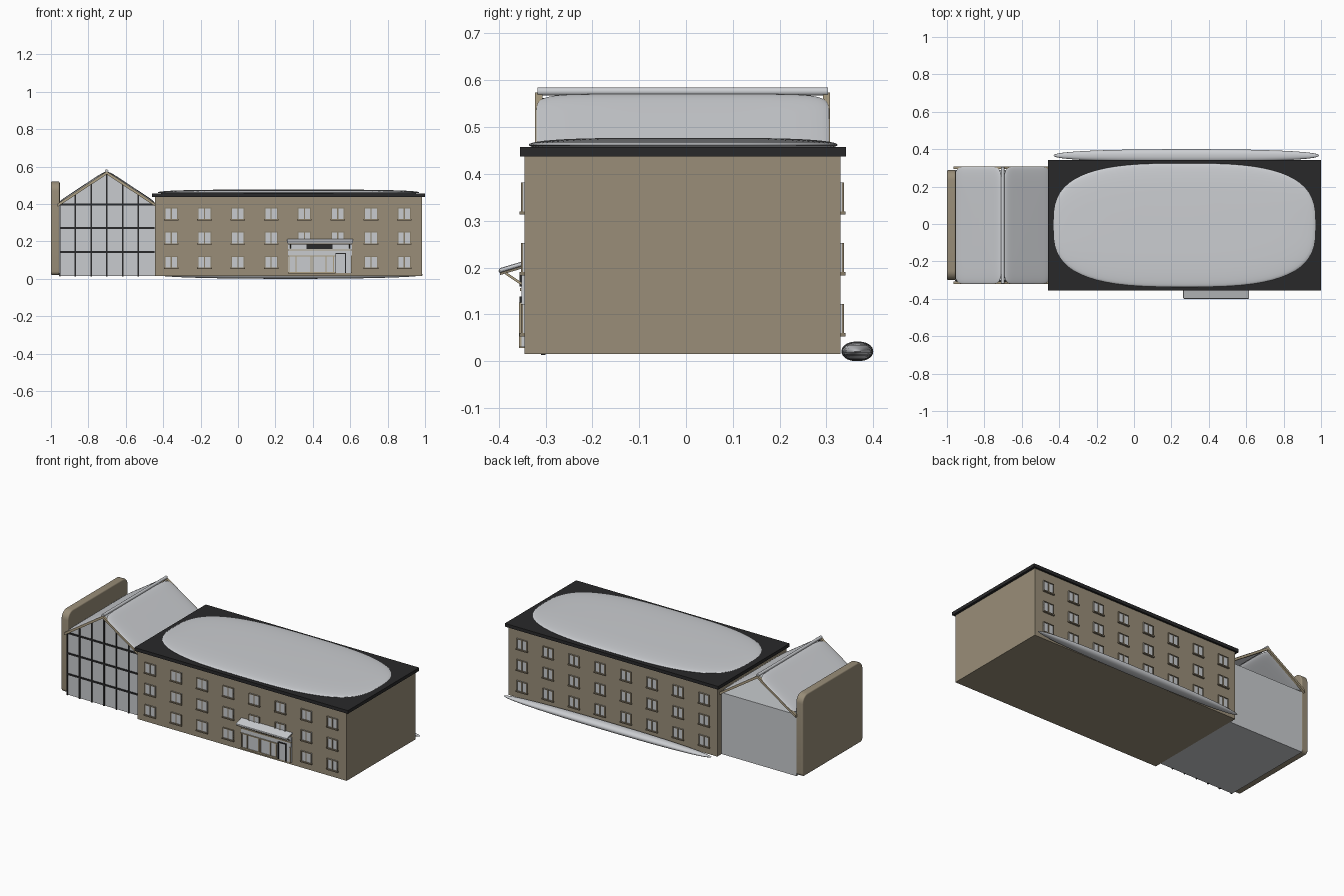
import bpy, bmesh, math
from mathutils import Matrix, Vector

if "Cube" in bpy.data.objects:
    bpy.data.objects.remove(bpy.data.objects["Cube"])


def material(name, rgb):
    m = bpy.data.materials.new(name)
    m.diffuse_color = (*rgb, 1)
    m.use_nodes = True
    m.node_tree.nodes["Principled BSDF"].inputs["Base Color"].default_value = m.diffuse_color
    return m


WALL = material("tan wall", (0.32, 0.27, 0.19))
FRAME = material("brown frame", (0.25, 0.205, 0.14))
TRIM = material("light timber", (0.42, 0.35, 0.23))
SNOW = material("snow", (0.60, 0.615, 0.64))
GLASS = material("pale glass", (0.58, 0.60, 0.62))
DARK = material("charcoal", (0.022, 0.022, 0.023))


def finish(name, bm, mat):
    bmesh.ops.recalc_face_normals(bm, faces=bm.faces)
    me = bpy.data.meshes.new(name)
    bm.to_mesh(me)
    bm.free()
    me.materials.append(mat)
    ob = bpy.data.objects.new(name, me)
    bpy.context.collection.objects.link(ob)
    return ob


def boxes(name, spans, mat):
    """One object made of boxes given as (x0, x1, y0, y1, z0, z1)."""
    bm = bmesh.new()
    for x0, x1, y0, y1, z0, z1 in spans:
        m = Matrix.Translation(((x0 + x1) / 2, (y0 + y1) / 2, (z0 + z1) / 2))
        m = m @ Matrix.Diagonal((abs(x1 - x0), abs(y1 - y0), abs(z1 - z0), 1))
        bmesh.ops.create_cube(bm, size=1, matrix=m)
    return finish(name, bm, mat)


def prism(name, pts, axis, a0, a1, mat):
    """Extrude a profile: axis 'y' uses (x, z) points, axis 'x' uses (y, z)."""
    def place(p, a):
        return (p[0], a, p[1]) if axis == "y" else (a, p[0], p[1])
    bm = bmesh.new()
    face = bm.faces.new([bm.verts.new(place(p, a0)) for p in pts])
    ext = bmesh.ops.extrude_face_region(bm, geom=[face])
    move = Vector(place((0, 0), a1 - a0))
    bmesh.ops.translate(bm, vec=move,
                        verts=[v for v in ext["geom"] if isinstance(v, bmesh.types.BMVert)])
    return finish(name, bm, mat)


def smooth(ob, angle=40):
    bpy.ops.object.select_all(action="DESELECT")
    ob.select_set(True)
    bpy.context.view_layer.objects.active = ob
    bpy.ops.object.shade_smooth_by_angle(angle=math.radians(angle))


def bevel(ob, width, segments=3):
    b = ob.modifiers.new("bevel", "BEVEL")
    b.width, b.segments = width, segments


def snow_pad(name, centre, half, n, p, tilt=0):
    """Flattened superellipse cushion: n squares the outline, p flattens the top."""
    bm = bmesh.new()
    bmesh.ops.create_uvsphere(bm, u_segments=64, v_segments=20, radius=1)
    for v in bm.verts:
        ang = math.atan2(v.co.y, v.co.x)
        lat = math.asin(max(-1, min(1, v.co.z)))
        r = max(0.0, math.cos(lat)) ** (2 / p)
        c, s = math.cos(ang), math.sin(ang)
        x = math.copysign(abs(c) ** (2 / n), c) * r
        y = math.copysign(abs(s) ** (2 / n), s) * r
        v.co = (x * half[0], y * half[1], math.sin(lat) * half[2])
    ob = finish(name, bm, SNOW)
    ob.location = centre
    ob.rotation_euler.y = tilt
    smooth(ob, 60)
    return ob


# Main block with flat roof and snow cushion
FY, BY = -0.345, 0.33
boxes("main_block", [(-0.445, 0.985, FY, BY, 0.015, 0.44)], WALL)
boxes("flat_roof", [(-0.46, 1.0, -0.355, 0.342, 0.437, 0.457)], DARK)
snow_pad("roof_snow", (0.27, -0.006, 0.462), (0.70, 0.33, 0.015), 3, 4)
snow_pad("back_snow_bank", (0.28, 0.366, 0.021), (0.71, 0.034, 0.021), 2.3, 2.3)

# Windows: eight columns, three rows, front and back
panes, bars, sills = [], [], []
for side, wall in ((-1, FY), (1, BY)):
    for col in range(8):
        for row in range(3):
            x, z = -0.357 + col * 0.178, 0.089 + row * 0.13
            if side < 0 and row == 0 and col in (4, 5):
                continue
            w, h, t = 0.036, 0.033, 0.005
            out = wall + side * 0.007
            panes.append((x - w, x + w, wall, wall + side * 0.003, z - h, z + h))
            bars += [(x - w, x - w + t, wall, out, z - h, z + h),
                     (x + w - t, x + w, wall, out, z - h, z + h),
                     (x - 0.003, x + 0.003, wall, out, z - h, z + h),
                     (x - w, x + w, wall, out, z + h - t, z + h)]
            sills.append((x - w - 0.003, x + w + 0.003, wall,
                          wall + side * 0.011, z - h - 0.003, z - h + 0.004))
boxes("window_panes", panes, GLASS)
boxes("window_frames", bars, FRAME)
boxes("window_sills", sills, FRAME)

# Shop entrance
X0, X1 = 0.268, 0.61
boxes("entrance_glass", [(X0, X1, FY, FY - 0.006, 0.03, 0.185)], GLASS)
posts = [(x - 0.003, x + 0.003, FY, FY - 0.012, 0.03, 0.125)
         for x in (X0 + 0.004, 0.31, 0.39, 0.40, 0.47, 0.51, X1 - 0.004)]
boxes("entrance_frame", posts + [(X0, X1, FY, FY - 0.010, 0.15, 0.156),
                                 (X0, 0.52, FY, FY - 0.012, 0.028, 0.037),
                                 (X0, 0.52, FY, FY - 0.012, 0.120, 0.125)], TRIM)
boxes("door_frame", [(0.52, 0.525, FY, FY - 0.011, 0.03, 0.138),
                     (0.572, 0.578, FY, FY - 0.011, 0.03, 0.138),
                     (0.52, 0.578, FY, FY - 0.011, 0.132, 0.138)], DARK)
boxes("sign_board", [(0.366, 0.505, FY, FY - 0.011, 0.159, 0.187)], DARK)

# Sloping canopy with snow and braces
prism("canopy", [(-0.343, 0.200), (-0.343, 0.206), (-0.397, 0.190), (-0.397, 0.184)],
      "x", X0, X1, FRAME)
cs = prism("canopy_snow", [(-0.343, 0.205), (-0.343, 0.215), (-0.40, 0.198), (-0.40, 0.188)],
           "x", X0 - 0.005, X1 + 0.005, SNOW)
bevel(cs, 0.004, 2)
for i, x in enumerate((X0 + 0.01, X1 - 0.016)):
    prism("canopy_brace_%d" % (i + 1),
          [(-0.345, 0.158), (-0.345, 0.164), (-0.384, 0.190), (-0.386, 0.185)],
          "x", x, x + 0.006, TRIM)

# Glazed hall: box, pointed front pane, dark glazing bars
HX, HF, HB = -0.702, -0.300, 0.288


def gable(x):
    return 0.392 + 0.66 * (0.258 - abs(x - HX))


boxes("hall_body", [(-0.957, -0.445, HF, HB, 0.015, 0.395)], GLASS)
prism("hall_front_pane", [(-0.957, 0.015), (-0.447, 0.015), (-0.447, gable(-0.447)),
                          (HX, gable(HX)), (-0.957, gable(-0.957))],
      "y", HF, HF - 0.005, GLASS)
grid = [(x - 0.004, x + 0.004, HF, HF - 0.010, 0.013, gable(x))
        for x in (-0.869, -0.785, HX, -0.617, -0.532)]
grid += [(-0.955, -0.447, HF, HF - 0.010, z - 0.005, z + 0.005) for z in (0.144, 0.272, 0.398)]
grid += [(-0.955, -0.950, HF, HF - 0.010, 0.013, 0.398)]
boxes("glazing_bars", grid, DARK)

# Gable trim at both ends, snow on both slopes and a ridge roll
for name, y in (("front_gable_trim", -0.322), ("back_gable_trim", 0.293)):
    e = 0.262
    lo, hi = gable(HX - e) - 0.004, gable(HX) - 0.004
    prism(name, [(HX - e, lo), (HX, hi), (HX + e, lo), (HX + e, lo + 0.016),
                 (HX, hi + 0.016), (HX - e, lo + 0.016)], "y", y, y + 0.015, TRIM)
slope = math.atan(0.66)
for side, name in ((-1, "left_slope_snow"), (1, "right_slope_snow")):
    x = HX + side * 0.131
    snow_pad(name, (x, -0.007, gable(x) + 0.010), (0.151, 0.314, 0.009), 9, 9, side * slope)
bm = bmesh.new()
bmesh.ops.create_cone(bm, cap_ends=True, segments=16, radius1=0.009, radius2=0.009, depth=0.621,
                      matrix=Matrix.Translation((HX, -0.007, 0.576)) @ Matrix.Rotation(math.pi / 2, 4, "X"))
smooth(finish("ridge_roll", bm, SNOW))

# Rounded end wall slab
R = 0.05
outline = []
for cy, cz, start, r in ((HB - R, 0.52 - R, 0, R), (HF + R, 0.52 - R, 90, R),
                         (HF + 0.02, 0.04, 180, 0.02), (HB - 0.02, 0.04, 270, 0.02)):
    for k in range(7):
        a = math.radians(start + k * 15)
        outline.append((cy + r * math.cos(a), cz + r * math.sin(a)))
slab = prism("end_wall", outline, "x", -1.0, -0.953, WALL)
bevel(slab, 0.007, 3)
smooth(slab)
